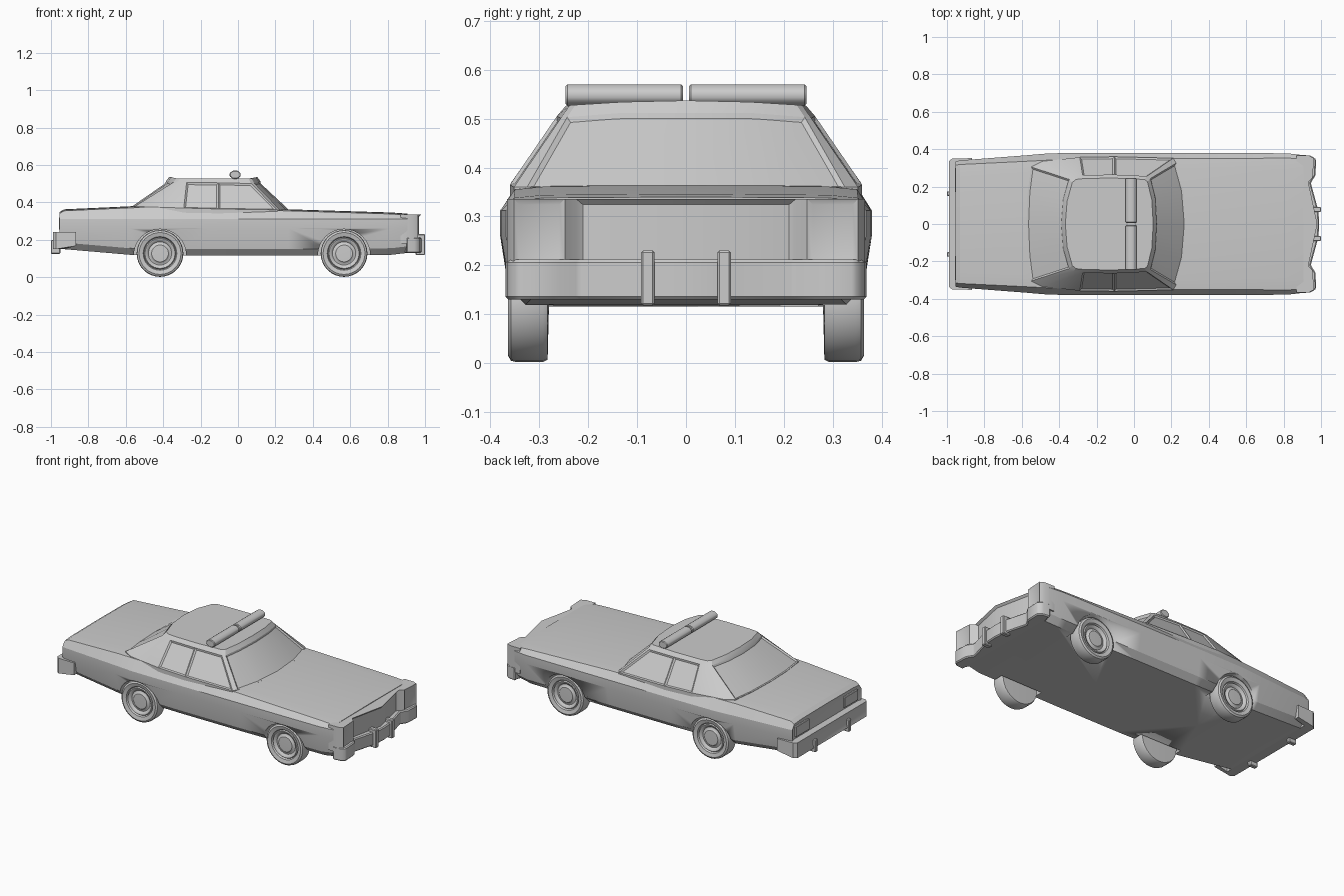
import bpy, bmesh, math
from mathutils import Matrix

if "Cube" in bpy.data.objects:
    bpy.data.objects.remove(bpy.data.objects["Cube"])


def finish(bm, name, angle=30, bevel=0.0):
    bmesh.ops.recalc_face_normals(bm, faces=bm.faces)
    mesh = bpy.data.meshes.new(name)
    bm.to_mesh(mesh)
    bm.free()
    ob = bpy.data.objects.new(name, mesh)
    bpy.context.collection.objects.link(ob)
    bpy.ops.object.select_all(action='DESELECT')
    ob.select_set(True)
    bpy.context.view_layer.objects.active = ob
    if bevel:
        m = ob.modifiers.new("soft_edges", 'BEVEL')
        m.width, m.segments, m.limit_method = bevel, 1, 'ANGLE'
        bpy.ops.object.modifier_apply(modifier=m.name)
    bpy.ops.object.shade_smooth_by_angle(angle=math.radians(angle))
    return ob


def mirrored(half):
    """Close a half outline (first and last point may lie on y = 0)."""
    return half + [(p[0], -p[1], *p[2:]) for p in reversed(half) if abs(p[1]) > 1e-6]


def loft(rings):
    bm = bmesh.new()
    vs = [[bm.verts.new(p) for p in r] for r in rings]
    n = len(rings[0])
    bands = [[bm.faces.new((a[i], a[(i + 1) % n], b[(i + 1) % n], b[i])) for i in range(n)]
             for a, b in zip(vs, vs[1:])]
    caps = [bm.faces.new(vs[0]), bm.faces.new(vs[-1])]
    bmesh.ops.recalc_face_normals(bm, faces=bm.faces)
    bm.normal_update()
    return bm, bands, caps


def recess(bm, faces, margin, depth):
    bmesh.ops.inset_region(bm, faces=faces, thickness=margin, depth=-depth, use_even_offset=True)


def prism(half, z0, z1):
    full = mirrored(half)
    return loft([[(x, y, z) for x, y in full] for z in (z0, z1)])


def box(name, x0, x1, y0, y1, z0, z1, bevel=0.0):
    bm = bmesh.new()
    bmesh.ops.create_cube(bm, size=1, matrix=Matrix.Translation(
        ((x0 + x1) / 2, (y0 + y1) / 2, (z0 + z1) / 2)) @ Matrix.Diagonal((x1 - x0, y1 - y0, z1 - z0, 1)))
    return finish(bm, name, bevel=bevel)


# Lower body: cross-sections along the length (x, half width, shoulder, top, bottom)
stations = [(-0.955, .335, .315, .345, .155), (-0.93, .34, .318, .36, .15), (-0.58, .367, .335, .376, .12),
            (-0.45, .378, .342, .378, .118), (-0.15, .38, .347, .365, .116), (0.27, .38, .35, .36, .116),
            (0.82, .378, .352, .343, .12), (0.905, .368, .35, .337, .13)]
rings = []
for x, w, s, zt, zb in stations:
    half = [(x, 0, zt + .003), (x, s - .06, zt + .001), (x, s, zt - .005), (x, w, .312), (x, w, .26),
            (x, w * .955, zb + .035), (x, w - .05, zb), (x, 0, zb)]
    rings.append(mirrored(half))
bm, bands, caps = loft(rings)
recess(bm, [caps[0]], .022, .008)
body = finish(bm, "lower_body", 20)

# Wheel arches
AXLES = (-0.417, 0.567)
for ax in AXLES:
    for side in (-1, 1):
        bm = bmesh.new()
        bmesh.ops.create_cone(bm, cap_ends=True, segments=32, radius1=.14, radius2=.14, depth=.16,
                              matrix=Matrix.Translation((ax, side * .351, .117)) @ Matrix.Rotation(math.pi / 2, 4, 'X'))
        cutter = finish(bm, "arch_cutter")
        cutter.hide_render = True
        bpy.context.view_layer.objects.active = body
        m = body.modifiers.new("arch", 'BOOLEAN')
        m.operation, m.object, m.solver = 'DIFFERENCE', cutter, 'EXACT'
        bpy.ops.object.modifier_apply(modifier=m.name)
        bpy.data.objects.remove(cutter)

# Cabin: sill outline and eave outline, from front centre to rear centre
sill = [(.28, 0, .362), (.265, .18, .362), (.225, .325, .36), (.21, .352, .36), (-.105, .36, .365),
        (-.29, .357, .37), (-.49, .335, .376), (-.55, .305, .38), (-.568, .17, .38), (-.575, 0, .381)]
eave = [(.12, 0, .512), (.112, .14, .511), (.087, .243, .503), (.07, .256, .501), (-.105, .264, .505),
        (-.275, .262, .506), (-.325, .256, .507), (-.345, .238, .508), (-.375, .13, .512), (-.385, 0, .513)]
skirt = [(x, y, z - .03) for x, y, z in sill]
roof = [((x + .13) * .93 - .13, y * .93, .537 - .15 * y * y) for x, y, z in eave]
bm, bands, caps = loft([mirrored(r) for r in (skirt, sill, eave, roof)])
band, n = bands[1], len(bands[1])
both = lambda *ids: [band[i] for i in ids] + [band[n - 1 - i] for i in ids]
glass = [both(0, 1), both(7, 8)] + [[band[i]] for i in (3, 4, n - 4, n - 5)]
for faces in glass:
    recess(bm, faces, .009, .007)
finish(bm, "cabin", 22)

# Nose with grille and headlamp recesses
nose = [(.98, 0), (.932, .225), (.955, .247), (.962, .352), (.935, .366), (.87, .366), (.87, 0)]
bm, bands, caps = prism(nose, .18, .336)
front, n = bands[0], len(bands[0])
grille = [front[0], front[n - 1]]
lamps = [front[2], front[n - 3]]
recess(bm, grille, .012, .012)
for lamp in lamps:
    recess(bm, [lamp], .012, .006)
finish(bm, "nose")

# Front bumper follows the nose outline
bumper = [(.99, 0), (.986, .07), (.945, .22), (.97, .26), (.974, .345), (.95, .364), (.9, .37), (.9, .345), (.88, .3), (.88, 0)]
bm, bands, caps = prism(bumper, .13, .212)
finish(bm, "front_bumper", bevel=.006)

# Rear bumper with wrapped ends and a recessed strip
bumper = [(-.99, 0), (-.99, .335), (-.972, .35), (-.865, .352), (-.865, .325), (-.93, .325), (-.93, 0)]
bm, bands, caps = prism(bumper, .15, .243)
recess(bm, [bands[0][0], bands[0][-1]], .018, .006)
for v in bm.verts:
    if v.co.x > -.9 and v.co.z < .2:
        v.co.z += .018
finish(bm, "rear_bumper")

# Tail lamps, bumper guards, light bar halves
for side in (-1, 1):
    y = lambda a, b: sorted((side * a, side * b))
    box("tail_lamp", -.958, -.93, *y(.17, .3), .255, .32, .003)
    box("front_guard", .95, 1.0, *y(.064, .092), .118, .23, .004)
    box("rear_guard", -1.0, -.95, *y(.15, .175), .125, .2, .004)
    bm = bmesh.new()
    bmesh.ops.create_cone(bm, cap_ends=True, segments=8, radius1=1, radius2=1, depth=.24,
                          matrix=Matrix.Translation((-.015, side * .126, .548))
                          @ Matrix.Diagonal((.032, 1, .024, 1))
                          @ Matrix.Rotation(math.pi / 2, 4, 'X') @ Matrix.Rotation(math.pi / 8, 4, 'Z'))
    finish(bm, "light_bar", bevel=.004)

# Wheels: turned profile of (radius, distance from centre line)
profile = [(.0, .353), (.045, .352), (.052, .345), (.062, .343), (.07, .352), (.08, .355), (.085, .348),
           (.09, .358), (.112, .364), (.122, .358), (.125, .347), (.125, .293), (.12, .283), (.0, .28)]
for ax in AXLES:
    for side in (-1, 1):
        bm = bmesh.new()
        vs = [bm.verts.new((ax + r, side * d, .127)) for r, d in profile]
        edges = [bm.edges.new(p) for p in zip(vs, vs[1:])]
        bmesh.ops.spin(bm, geom=vs + edges, cent=(ax, 0, .127), axis=(0, 1, 0), angle=math.tau, steps=32)
        bmesh.ops.remove_doubles(bm, verts=bm.verts, dist=1e-4)
        finish(bm, "wheel", 40)
